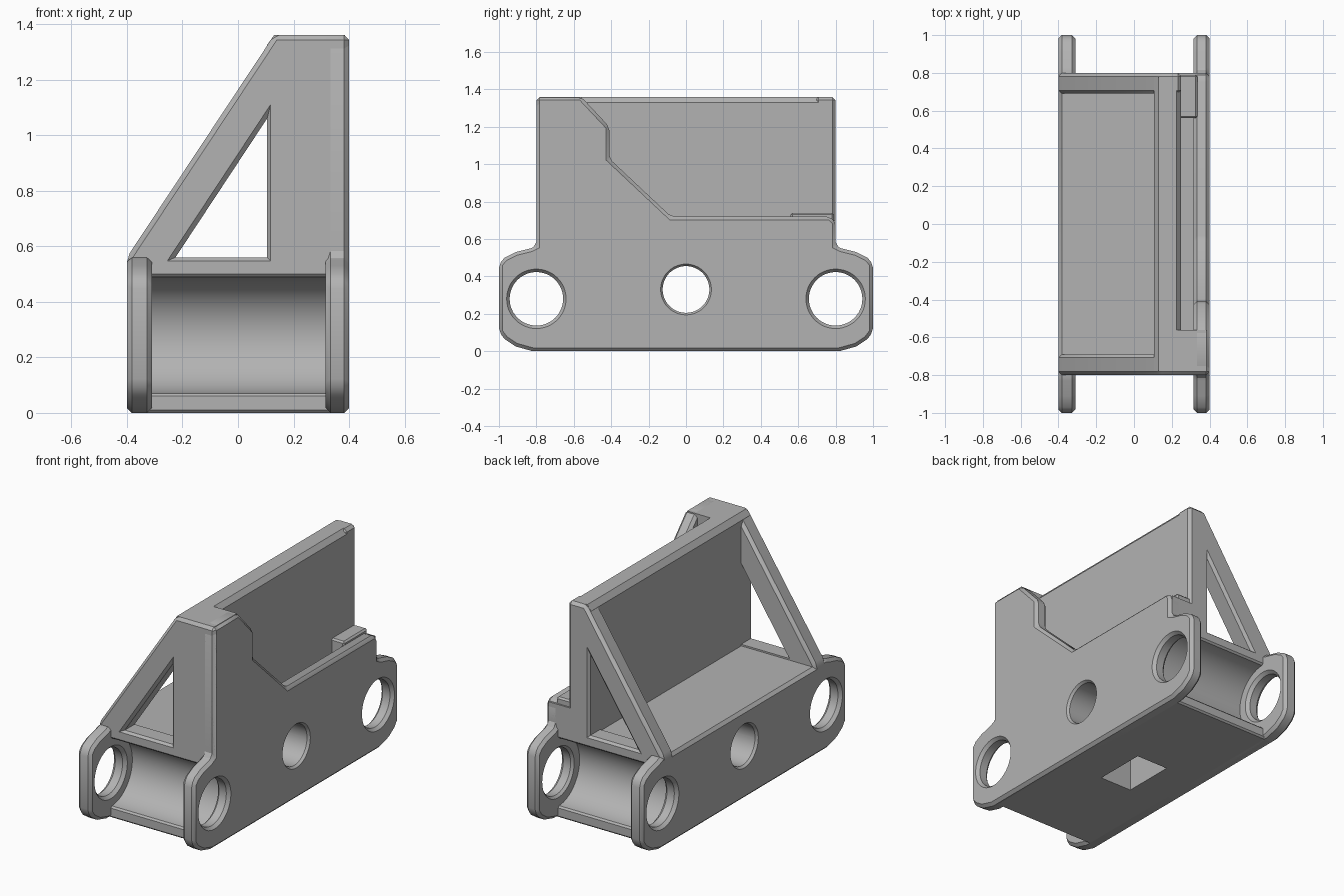
import bpy, bmesh, math

cube = bpy.data.objects.get("Cube")
if cube:
    bpy.data.objects.remove(cube, do_unlink=True)

grey = bpy.data.materials.new("plain grey")
grey.use_nodes = True
colour = (0.45, 0.45, 0.45, 1)
grey.diffuse_color = colour
grey.node_tree.nodes["Principled BSDF"].inputs["Base Color"].default_value = colour


def loft(name, axis, sections):
    """Skin a list of (position, outline) sections along an axis."""
    place = {"x": lambda t, p: (t, p[0], p[1]), "y": lambda t, p: (p[0], t, p[1])}[axis]
    bm = bmesh.new()
    rings = [[bm.verts.new(place(t, p)) for p in outline] for t, outline in sections]
    for a, b in zip(rings, rings[1:]):
        for i in range(len(a)):
            j = (i + 1) % len(a)
            bm.faces.new((a[i], a[j], b[j], b[i]))
    bm.faces.new(rings[0])
    bm.faces.new(rings[-1])
    bmesh.ops.recalc_face_normals(bm, faces=bm.faces)
    mesh = bpy.data.meshes.new(name)
    bm.to_mesh(mesh)
    bm.free()
    mesh.materials.append(grey)
    obj = bpy.data.objects.new(name, mesh)
    bpy.context.collection.objects.link(obj)
    return obj


def prism(name, axis, start, end, outline):
    return loft(name, axis, [(start, outline), (end, outline)])


def rect(a, b, low, high):
    return [(a, low), (b, low), (b, high), (a, high)]


def circle(y, z, r, n=48):
    return [(y + r * math.cos(math.tau * i / n), z + r * math.sin(math.tau * i / n))
            for i in range(n)]


def finish(obj, bevel, cutters=()):
    """Chamfer the edges, cut the openings and shade."""
    bpy.ops.object.select_all(action="DESELECT")
    obj.select_set(True)
    bpy.context.view_layer.objects.active = obj
    if bevel:
        mod = obj.modifiers.new("chamfer", "BEVEL")
        mod.width = bevel
        mod.segments = 1
        mod.limit_method = "ANGLE"
        mod.angle_limit = math.radians(32)
        bpy.ops.object.modifier_apply(modifier=mod.name)
    for cutter in cutters:
        mod = obj.modifiers.new("cut", "BOOLEAN")
        mod.operation = "DIFFERENCE"
        mod.solver = "EXACT"
        mod.object = cutter
        bpy.ops.object.modifier_apply(modifier=mod.name)
    bpy.ops.object.shade_smooth_by_angle(angle=math.radians(25))


# Cutters for the pin holes, the cross hole and the pocket underneath
pin_steps = [(0.405, 0.163), (0.38, 0.143), (0.33, 0.143), (0.305, 0.165)]
pin_steps += [(-x, r) for x, r in reversed(pin_steps)]
pin_cutters = [loft("pin_cutter", "x", [(x, circle(y, 0.28, r)) for x, r in pin_steps])
               for y in (-0.8, 0.8)]
cross_steps = [(-0.403, 0.138), (-0.385, 0.125), (0.385, 0.125), (0.403, 0.138)]
cross_cutter = loft("cross_cutter", "x",
                    [(x, circle(0, 0.33, r)) for x, r in cross_steps])
pocket_cutter = prism("pocket_cutter", "x", -0.11, 0.11, rect(-0.165, 0.165, -0.05, 0.46))
cutters = pin_cutters + [cross_cutter, pocket_cutter]

# Side plates with rounded lugs; the right-hand one rises into a stepped guard
lug_low = [(0.82, 0), (0.91, 0.025), (0.97, 0.065), (1, 0.105)]
lug_high = [(1, 0.465), (0.97, 0.5), (0.91, 0.53), (0.83, 0.55)]
back_edge = lug_low + lug_high
front_edge = [(-y, z) for y, z in reversed(back_edge)]
low_top = [(0.79, 0.565), (0.76, 0.55), (-0.76, 0.55), (-0.79, 0.565)]
guard_top = [(0.8, 0.565), (0.8, 0.69), (0.77, 0.72), (-0.08, 0.72), (-0.41, 1.03),
             (-0.41, 1.2), (-0.56, 1.36), (-0.77, 1.36), (-0.8, 1.33), (-0.8, 0.565)]
for name, start, end, top in (("plain_side_plate", -0.4, -0.31, low_top),
                              ("guard_side_plate", 0.4, 0.315, guard_top)):
    plate = prism(name, "x", start, end, back_edge + top + front_edge)
    finish(plate, 0.018, pin_cutters + [cross_cutter])

# Core block between the plates, with a round channel at each end
channel = [(0.8 - 0.21 * math.sin(math.pi * i / 24), 0.28 - 0.21 * math.cos(math.pi * i / 24))
           for i in range(25)]
half = [(0.8, 0)] + channel + [(0.8, 0.55)]
core = prism("core_block", "x", -0.38, 0.38, half + [(-y, z) for y, z in reversed(half)])
finish(core, 0.01, [cross_cutter, pocket_cutter])

# Sloping end frames, each with a chamfered triangular window
window_outer = [(-0.26, 0.545), (0.12, 0.545), (0.12, 1.12)]
window_inner = [(-0.225, 0.56), (0.105, 0.56), (0.105, 1.06)]
for name, side, edge in (("front_frame", -1, 0.4), ("back_frame", 1, 0.25)):
    window = loft("window_cutter", "y", [(side * 0.803, window_outer),
                                         (side * 0.785, window_inner),
                                         (side * 0.6, window_inner)])
    frame = prism(name, "y", side * 0.69, side * 0.8,
                  [(-0.4, 0.5), (-0.4, 0.56), (0.13, 1.36), (edge, 1.36), (edge, 0.5)])
    finish(frame, 0.018, [window])
    cutters.append(window)

# Tall wall joining the frames
wall = prism("tall_wall", "y", -0.778, 0.778,
             [(0.105, 0.5), (0.105, 1.325), (0.13, 1.36), (0.225, 1.36), (0.25, 1.33), (0.25, 0.5)])
finish(wall, 0)

# Blocks closing the slot behind the guard
front_block = prism("front_slot_block", "x", 0.2, 0.385, rect(-0.78, -0.56, 0.5, 1.36))
finish(front_block, 0)
back_block = prism("back_slot_block", "x", 0.2, 0.335, rect(0.56, 0.79, 0.5, 0.74))
finish(back_block, 0.01)

# Bottom strip of the back frame behind the guard
strip = prism("back_corner_fill", "x", 0.22, 0.38, rect(0.7, 0.8, 0.5, 0.7))
finish(strip, 0)

for cutter in cutters:
    bpy.data.objects.remove(cutter, do_unlink=True)
